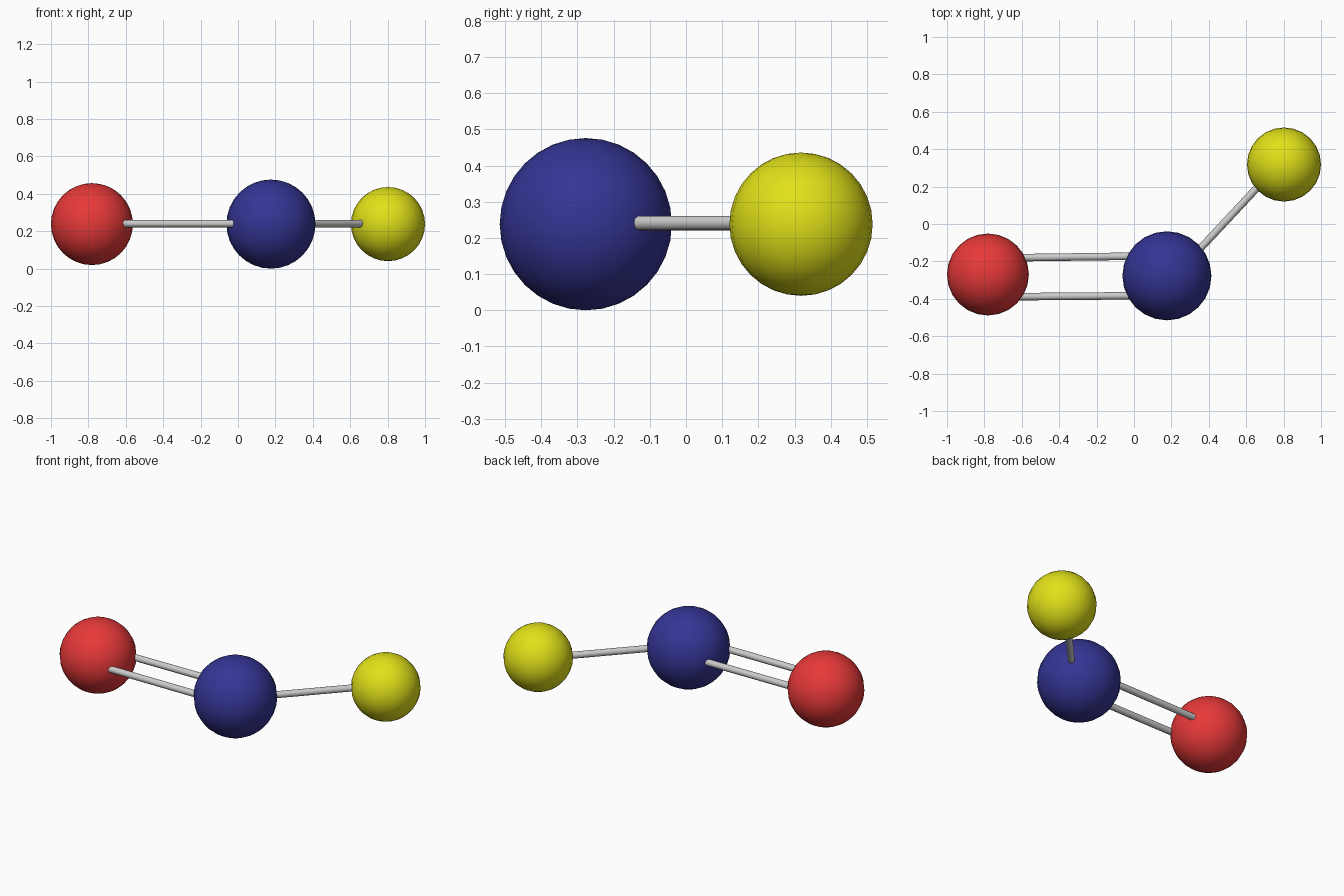
import bpy
from math import radians
from mathutils import Vector

if "Cube" in bpy.data.objects:
    bpy.data.objects.remove(bpy.data.objects["Cube"])

Z = 0.238  # all parts share one centre height


def colour(name, rgb):
    mat = bpy.data.materials.new(name)
    mat.diffuse_color = (*rgb, 1)
    mat.use_nodes = True
    mat.node_tree.nodes["Principled BSDF"].inputs["Base Color"].default_value = mat.diffuse_color
    return mat


def smooth(obj):
    bpy.ops.object.shade_smooth_by_angle(angle=radians(40))
    return obj


def ball(name, x, y, radius, rgb):
    bpy.ops.mesh.primitive_uv_sphere_add(segments=24, ring_count=16, radius=radius,
                                         location=(x, y, Z))
    obj = bpy.context.object
    obj.name = name
    obj.data.materials.append(colour(name + "_colour", rgb))
    return smooth(obj)


def rod(name, start, end, radius=0.02):
    a, b = Vector((*start, Z + 0.003)), Vector((*end, Z + 0.003))
    d = b - a
    bpy.ops.mesh.primitive_cylinder_add(vertices=16, radius=radius, depth=d.length,
                                        location=(a + b) / 2,
                                        rotation=d.to_track_quat('Z', 'Y').to_euler())
    obj = bpy.context.object
    obj.name = name
    return smooth(obj)


# Atoms
ball("red_atom", -0.781, -0.27, 0.219, (0.8, 0.04, 0.04))
ball("blue_atom", 0.176, -0.277, 0.238, (0.035, 0.035, 0.3))
ball("yellow_atom", 0.802, 0.318, 0.198, (0.75, 0.75, 0.01))

# Double bond between red and blue
rod("double_bond_back", (-0.68, -0.181), (0.08, -0.171))
rod("double_bond_front", (-0.68, -0.389), (0.08, -0.383))

# Single bond between blue and yellow
rod("single_bond", (0.29, -0.20), (0.72, 0.26))
